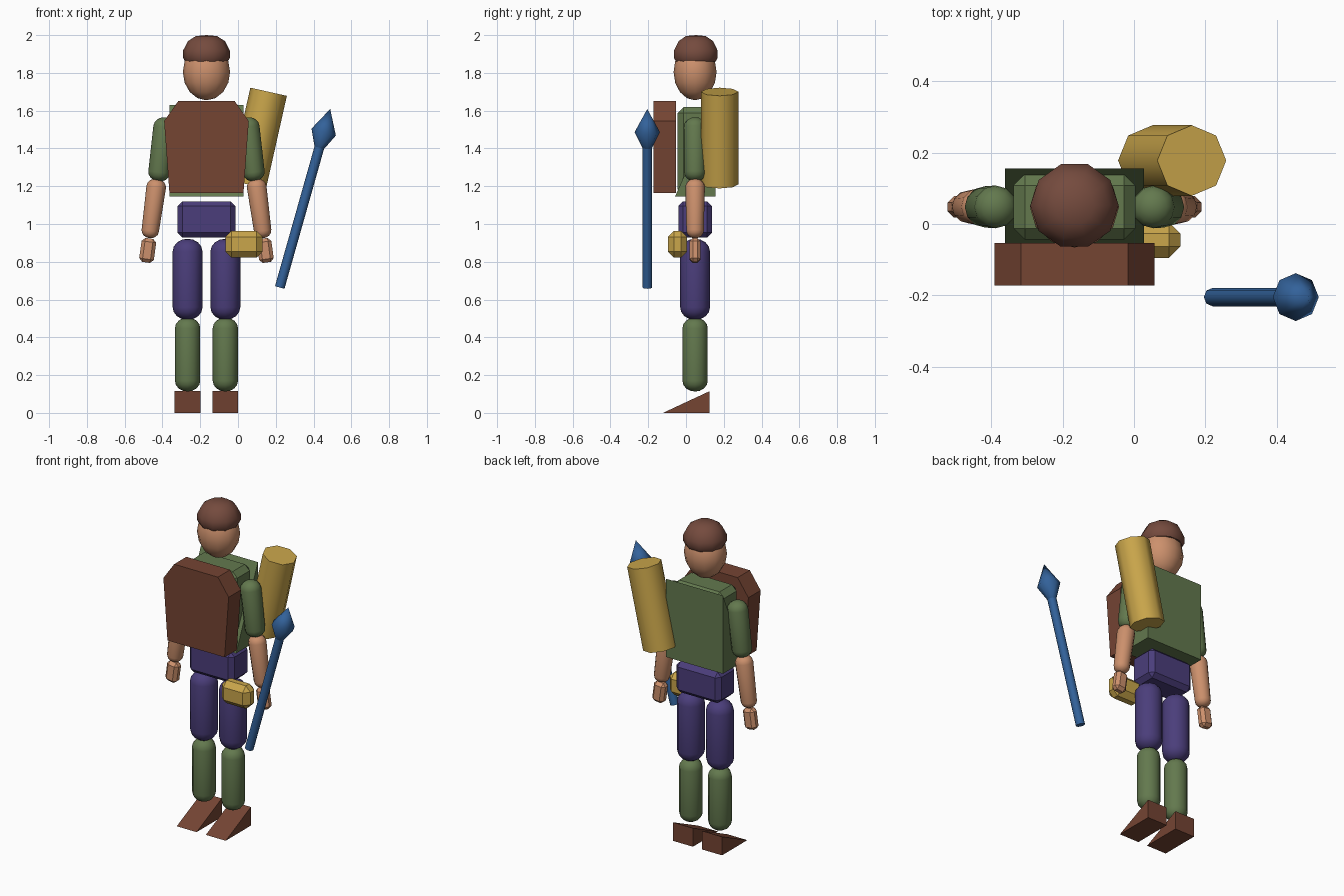
import bpy, bmesh
from math import cos, sin, pi, radians, sqrt
from mathutils import Vector, Matrix

if "Cube" in bpy.data.objects:
    bpy.data.objects.remove(bpy.data.objects["Cube"])

CX, CY = -0.167, 0.048   # body centre line


def material(name, hexa):
    m = bpy.data.materials.new(name)
    rgb = [(int(hexa[i:i + 2], 16) / 255) ** 2.2 for i in (0, 2, 4)]
    m.diffuse_color = (*rgb, 1)
    m.use_nodes = True
    m.node_tree.nodes["Principled BSDF"].inputs["Base Color"].default_value = m.diffuse_color
    return m


SKIN = material("skin", "CB8F6C")
HAIR = material("dark_brown", "744C40")
BROWN = material("brown", "744636")
GREEN = material("green", "63784F")
PURPLE = material("purple", "4C407A")
GOLD = material("gold", "C8A44C")
BLUE = material("blue", "366299")


def finish(name, bm, mat, smooth=None):
    bmesh.ops.recalc_face_normals(bm, faces=bm.faces)
    me = bpy.data.meshes.new(name)
    bm.to_mesh(me)
    bm.free()
    ob = bpy.data.objects.new(name, me)
    bpy.context.collection.objects.link(ob)
    me.materials.append(mat)
    if smooth:
        bpy.ops.object.select_all(action='DESELECT')
        bpy.context.view_layer.objects.active = ob
        ob.select_set(True)
        bpy.ops.object.shade_smooth_by_angle(angle=radians(smooth))
    return ob


def box(name, center, size, bevel, mat, tilt=0):
    """Chamfered box, tilted about y."""
    bm = bmesh.new()
    bmesh.ops.create_cube(bm, size=1, matrix=Matrix.Diagonal((*size, 1)))
    bmesh.ops.bevel(bm, geom=bm.edges[:], offset=bevel, segments=1, affect='EDGES')
    bmesh.ops.transform(bm, verts=bm.verts,
                        matrix=Matrix.Translation(center) @ Matrix.Rotation(tilt, 4, 'Y'))
    return finish(name, bm, mat)


def prism(name, pts, offset, mat):
    """Extrude a closed outline of 3D points."""
    bm = bmesh.new()
    f = bm.faces.new([bm.verts.new(p) for p in pts])
    ext = bmesh.ops.extrude_face_region(bm, geom=[f], use_keep_orig=True)
    vs = [g for g in ext["geom"] if isinstance(g, bmesh.types.BMVert)]
    bmesh.ops.translate(bm, verts=vs, vec=offset)
    return finish(name, bm, mat)


def wedge(name, x0, x1, y0, y1, z0, z1, mat):
    return prism(name, [(x0, y0, z0), (x0, y1, z0), (x0, y1, z1)], (x1 - x0, 0, 0), mat)


def lathe(name, base, axis, profile, sides, mat, smooth=40, sy=1):
    """Revolve (radius, distance) pairs about an axis starting at base."""
    q = Vector((0, 0, 1)).rotation_difference(Vector(axis))
    bm = bmesh.new()
    rings = []
    for r, d in profile:
        n = 1 if r < 1e-5 else sides
        rings.append([bm.verts.new(q @ Vector((r * cos(2 * pi * i / sides),
                                               sy * r * sin(2 * pi * i / sides), d)) + Vector(base))
                      for i in range(n)])
    for a, b in zip(rings, rings[1:]):
        for i in range(sides):
            j = (i + 1) % sides
            quad = [a[i % len(a)], a[j % len(a)], b[j % len(b)], b[i % len(b)]]
            bm.faces.new(list(dict.fromkeys(quad)))
    for ring in (rings[0], rings[-1]):
        if len(ring) > 1:
            bm.faces.new(ring)
    return finish(name, bm, mat, smooth)


def limb(name, top, bottom, r_top, r_bot, mat):
    """Rounded capsule between two end points."""
    top, bottom = Vector(top), Vector(bottom)
    length = (top - bottom).length
    arc = [pi / 2 * k / 4 for k in range(5)]
    prof = [(r_bot * sin(a), r_bot * 0.85 * (1 - cos(a))) for a in arc]
    prof += [(r_top * cos(a), length - r_top * 0.85 * (1 - sin(a))) for a in arc]
    prof[-1] = (0, length)
    return lathe(name, bottom, top - bottom, prof, 12, mat, 50)


# head and cap of hair
head = [(0.125 * sin(pi * k / 8), 0.15 * (1 - cos(pi * k / 8))) for k in range(9)]
head[-1] = (0, 0.30)
lathe("head", (CX, CY, 1.655), (0, 0, 1), head, 12, SKIN, 50, sy=0.91)
lathe("hair", (CX, CY + 0.004, 1.86), (0, 0, 1),
      [(0.113, 0), (0.124, 0.02), (0.124, 0.058), (0.098, 0.108), (0.056, 0.135), (0, 0.14)],
      10, HAIR, 40, sy=0.98)

# torso, wedge-shaped coat back and hips
box("torso", (CX, 0.048, 1.385), (0.342, 0.184, 0.47), 0.032, GREEN)
wedge("coat", -0.362, 0.028, -0.058, 0.155, 1.145, 1.63, GREEN)
box("hips", (CX, CY, 1.024), (0.306, 0.178, 0.192), 0.026, PURPLE)

# chest pack
prism("pack", [(CX + x, -0.173, z) for x, z in
               [(-0.15, 1.65), (0.15, 1.65), (0.224, 1.545),
                (0.196, 1.165), (-0.196, 1.165), (-0.224, 1.545)]], (0, 0.12, 0), BROWN)

# legs, shoes, arms and hands on both sides
for side, s in (("right", -1), ("left", 1)):
    x = CX + s * 0.1
    limb(side + "_thigh", (x, CY, 0.922), (x, CY, 0.492), 0.079, 0.079, PURPLE)
    limb(side + "_shin", (x, CY, 0.505), (x, CY, 0.113), 0.067, 0.067, GREEN)
    wedge(side + "_shoe", x - 0.068, x + 0.068, -0.122, 0.125, 0, 0.115, BROWN)
    limb(side + "_upper_arm", (CX + s * 0.215, CY, 1.565), (CX + s * 0.256, CY, 1.225),
         0.06, 0.058, GREEN)
    limb(side + "_forearm", (CX + s * 0.260, CY, 1.24), (CX + s * 0.303, CY, 0.925),
         0.052, 0.046, SKIN)
    box(side + "_hand", (CX + s * 0.311, CY, 0.86), (0.078, 0.06, 0.128), 0.018, SKIN,
        tilt=-s * radians(8))

# belt pouch
box("pouch", (0.032, -0.045, 0.893), (0.196, 0.1, 0.142), 0.032, GOLD)

# back quiver
top, bottom = Vector((0.162, 0.178, 1.7)), Vector((0.052, 0.178, 1.21))
lathe("quiver", bottom, top - bottom, [(0.099, 0), (0.099, (top - bottom).length)], 8, GOLD, 50)

# spear shaft and pointed head
start, aim = Vector((0.221, -0.205, 0.664)), Vector((0.272, 0, 0.962))
lathe("spear_shaft", start, aim, [(0.026, 0), (0.026, 0.79)], 8, BLUE, 50)
lathe("spear_head", start + aim * 0.765, aim,
      [(0.024, 0), (0.067, 0.09), (0, 0.217)], 8, BLUE, 50)
